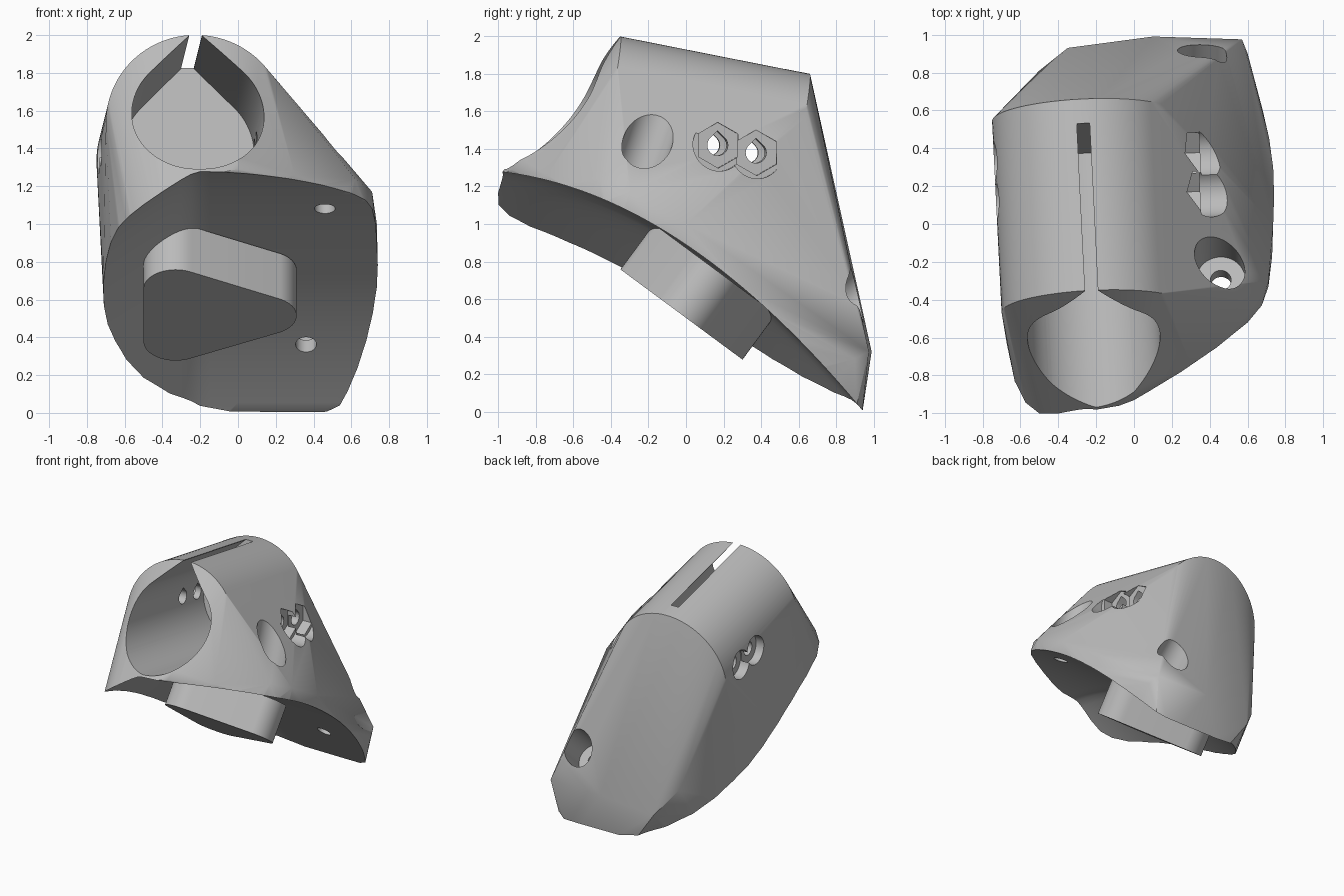
import bpy, bmesh, math
from mathutils import Vector, Matrix

if "Cube" in bpy.data.objects:
    bpy.data.objects.remove(bpy.data.objects["Cube"])

grey = bpy.data.materials.new("plain grey")
grey.use_nodes = True
GREY = (0.5, 0.5, 0.5, 1)
grey.diffuse_color = GREY
grey.node_tree.nodes["Principled BSDF"].inputs["Base Color"].default_value = GREY


def make(name, bm, helper=False):
    bmesh.ops.recalc_face_normals(bm, faces=bm.faces)
    mesh = bpy.data.meshes.new(name)
    bm.to_mesh(mesh)
    bm.free()
    obj = bpy.data.objects.new(name, mesh)
    bpy.context.collection.objects.link(obj)
    mesh.materials.append(grey)
    if helper:
        obj.hide_render = True
        obj.hide_set(True)
    return obj


def hull(name, points):
    bm = bmesh.new()
    for p in points:
        bm.verts.new(p)
    bmesh.ops.convex_hull(bm, input=bm.verts)
    loose = [v for v in bm.verts if not v.link_faces]
    bmesh.ops.delete(bm, geom=loose, context='VERTS')
    bmesh.ops.dissolve_limit(bm, angle_limit=0.002, verts=bm.verts, edges=bm.edges)
    return make(name, bm)


def ring(r, n=64, turn=0, cx=0, cy=0):
    return [(cx + r * math.cos(turn + math.tau * i / n),
             cy + r * math.sin(turn + math.tau * i / n)) for i in range(n)]


def teardrop(r, n, lift=0):
    """Round hole outline with a pointed roof."""
    arc = [math.radians(135 + 270 * i / n) for i in range(n + 1)]
    return [(r * math.cos(a), lift + r * math.sin(a)) for a in arc] + [(0, lift + r * math.sqrt(2))]


def prism(name, outline, frame, z0, z1):
    """Extrude a 2D outline along the local z of a frame."""
    bm = bmesh.new()
    low = [bm.verts.new(frame @ Vector((x, y, z0))) for x, y in outline]
    top = [bm.verts.new(frame @ Vector((x, y, z1))) for x, y in outline]
    bm.faces.new(low)
    bm.faces.new(top)
    for i in range(len(low)):
        j = (i + 1) % len(low)
        bm.faces.new((low[i], low[j], top[j], top[i]))
    return make(name, bm, True)


def frame_at(origin, axis, up):
    """Frame with z along axis and y close to up."""
    a = Vector(axis).normalized()
    x = Vector(up).cross(a).normalized()
    y = a.cross(x)
    m = Matrix((x, y, a)).transposed().to_4x4()
    m.translation = Vector(origin)
    return m


def underside(x, y):
    """Height of the curved seat beneath the body."""
    d = max(0, -0.2 - x)
    return 0.89 - 0.673 * y - 0.283 * y * y - 0.7 * (math.hypot(d, 0.05) - 0.05)


def rounded(pts):
    """Insert smooth midpoints in a closed outline."""
    out, n = [], len(pts)
    for i in range(n):
        a, b, c, d = (Vector(pts[(i + k) % n]) for k in (-1, 0, 1, 2))
        out += [b, (9 * (b + c) - a - d) / 16]
    return out


# Body: a tilted barrel hulled down to the rim of the curved seat
front = Vector((-0.22, -0.443, 1.53))
back = Vector((-0.27, 0.567, 1.33))
length = (back - front).length
barrel = frame_at(front, back - front, (0, 0, 1))
rim = [(-0.5, -1), (-0.3, -0.98), (-0.08, -0.96), (0.25, -0.78), (0.6, -0.52),
       (0.71, -0.33), (0.735, 0), (0.735, 0.3), (0.68, 0.6), (0.58, 0.85),
       (0.47, 0.941), (0.13, 0.93), (-0.2, 0.915), (-0.5, 0.62), (-0.65, 0.3),
       (-0.71, 0), (-0.7, -0.4), (-0.63, -0.83)]
points = [(p.x, p.y, underside(p.x, p.y)) for p in rounded(rim)]
# lip above the front of the seat
points += [(0, -0.93, 1.29), (0.3, -0.74, 1.26), (0.62, -0.46, 1.24),
           (0.71, -0.3, 1.17), (0.735, 0, 1)]
# blunt tail
points += [(0.6, 0.9, 0.28), (0.57, 0.975, 0.32), (0.1, 0.99, 0.32),
           (-0.35, 0.93, 0.25), (-0.5, 0.81, 0.45)]
points += [barrel @ Vector((x, y, t)) for t in (0, length) for x, y in ring(0.48, 96)]
body = hull("body", points)

cutters = []

# Curved seat cutter
bm = bmesh.new()
N = 48
STEP = 2.4 / N
grid = [[bm.verts.new((i * STEP - 1.2, j * STEP - 1.2,
                       underside(i * STEP - 1.2, j * STEP - 1.2)))
         for j in range(N + 1)] for i in range(N + 1)]
for i in range(N):
    for j in range(N):
        bm.faces.new((grid[i][j], grid[i + 1][j], grid[i + 1][j + 1], grid[i][j + 1]))
ext = bmesh.ops.extrude_face_region(bm, geom=bm.faces[:])
for v in ext["geom"]:
    if isinstance(v, bmesh.types.BMVert):
        v.co.z = -2
cutters.append(make("seat_cutter", bm, True))

# Teardrop bore, blind at the back, and the slot above it
cutters.append(prism("bore_cutter", teardrop(0.35, 72, 0.015), barrel, -1.2, 0.9))
W = 0.034
slot = [(-W, 0.1), (W, 0.1), (W, 0.9), (-W, 0.9)]
cutters.append(prism("slot_cutter", slot, barrel, -1.2, 0.9))

# Cross bolts: teardrop shafts, nut pockets on one side, round recesses on the other
for k, (y, z) in enumerate(((0.155, 1.42), (0.36, 1.38))):
    f = frame_at((0, y, z), (1, 0.05, 0), (0, 0, 1))
    cutters.append(prism(f"bolt_shaft_{k}", teardrop(0.055, 24), f, -1.2, 1.2))
    cutters.append(prism(f"nut_pocket_{k}", ring(0.122, 6, math.pi / 6), f, 0.27, 1.2))
    cutters.append(prism(f"nut_recess_{k}", ring(0.138), f, 0.35, 1.2))
    cutters.append(prism(f"head_recess_{k}", ring(0.115), f, -1.2, -0.66))

# Mounting screws running down into the seat
for k, (base, axis) in enumerate((((0.46, -0.33, 1.08), (-0.02, 0.33, 0.94)),
                                  ((0.36, 0.62, 0.36), (0, 0.75, 0.66)))):
    f = frame_at(base, axis, (1, 0, 0))
    cutters.append(prism(f"screw_hole_{k}", ring(0.055, 32), f, -0.3, 0.5))
    cutters.append(prism(f"screw_head_{k}", ring(0.13), f, 0.1, 0.9))

for c in cutters:
    mod = body.modifiers.new(c.name, 'BOOLEAN')
    mod.operation = 'DIFFERENCE'
    mod.solver = 'EXACT'
    mod.object = c

# Rounded triangular plug under the seat
f = frame_at((0, -0.35, 0.758), (0, 0.594, 0.804), (0, 0.804, -0.594))
plug_points = []
for cx, cy in ((-0.33, 0.17), (-0.33, 0.64), (0.14, 0.41)):
    for x, y in ring(0.17, 48, 0, cx, cy):
        for h in (0, 0.3):
            p = f @ Vector((x, y, h))
            p.x = x
            plug_points.append(p)
plug = hull("locating_plug", plug_points)

# Apply the cuts and shade
bpy.context.view_layer.update()
deps = bpy.context.evaluated_depsgraph_get()
cut = bpy.data.meshes.new_from_object(body.evaluated_get(deps))
body.modifiers.clear()
body.data = cut
for c in cutters:
    bpy.data.objects.remove(c)
bpy.ops.object.select_all(action='DESELECT')
for o in (body, plug):
    o.select_set(True)
bpy.context.view_layer.objects.active = body
bpy.ops.object.shade_smooth_by_angle(angle=math.radians(30))
